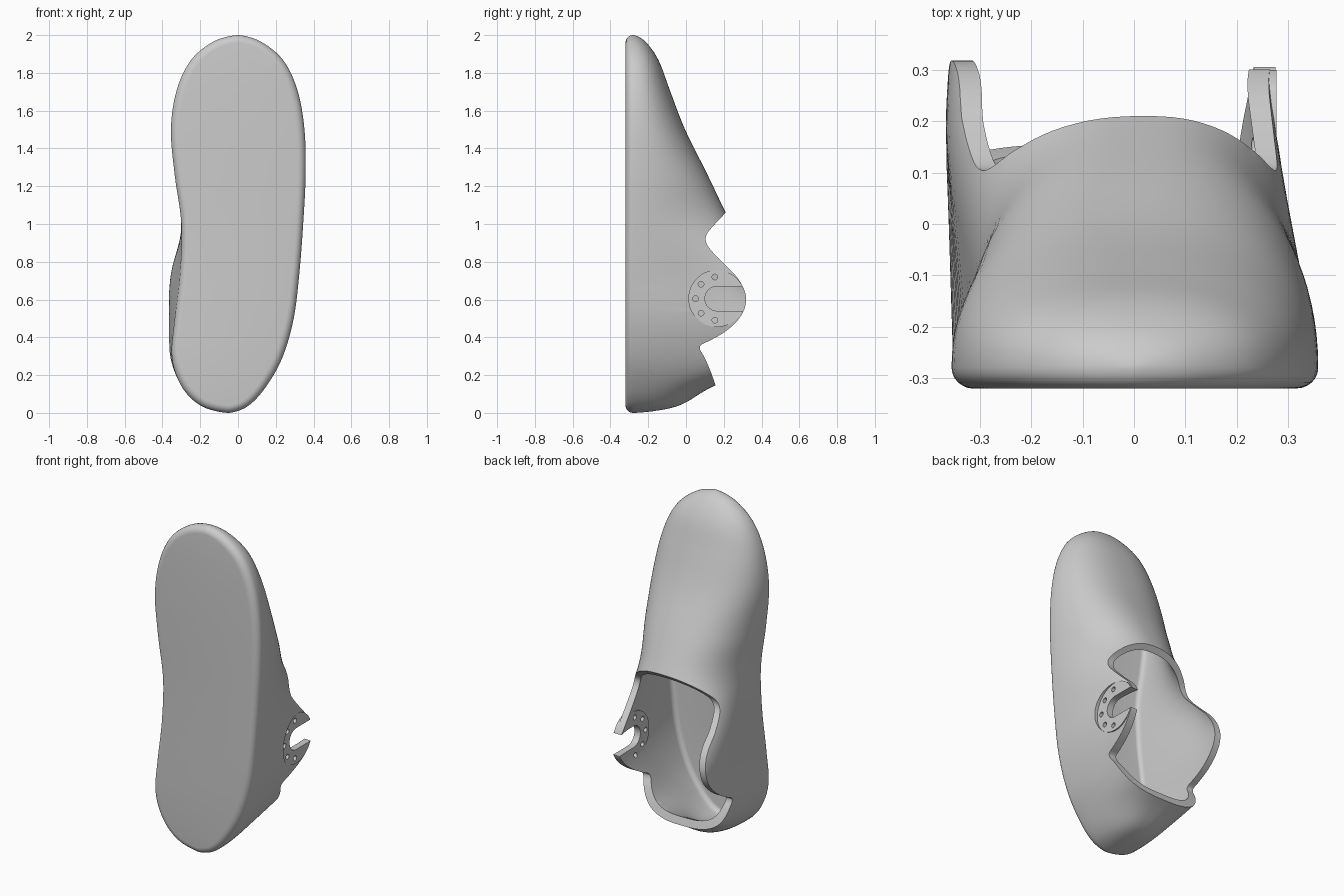
import bpy, bmesh, math
from mathutils import Vector

cube = bpy.data.objects.get("Cube")
if cube:
    bpy.data.objects.remove(cube, do_unlink=True)

grey = bpy.data.materials.new("light_grey")
grey.use_nodes = True
grey.diffuse_color = (0.6, 0.6, 0.6, 1)
grey.node_tree.nodes["Principled BSDF"].inputs["Base Color"].default_value = (0.6, 0.6, 0.6, 1)

# Shape tables, evenly spaced in s from heel to toe, where z = 1 - cos(pi s)
SOLE_R = [-.05, -.19, -.295, -.35, -.335, -.307, -.30, -.335, -.355, -.325, -.25, -.13, 0]
WALL_R = [-.05, -.19, -.30, -.362, -.368, -.368, -.325, -.335, -.355, -.325, -.25, -.13, 0]
SOLE_L = [-.05, .05, .145, .235, .295, .325, .345, .358, .352, .315, .24, .12, 0]
WALL_L = [-.05, .04, .13, .215, .278, .285, .305, .345, .352, .315, .24, .12, 0]
RIDGE = [-.28, -.05, .13, .45, .55, .38, .24, .115, -.005, -.085, -.145, -.215, -.28]
SQUARE = [2.2, 2.4, 3, 5, 6, 5, 2.6, 2.3, 2.3, 2.3, 2.3, 2.2, 2.2]


def spline(values, s):
    """Smooth curve through evenly spaced values, s from 0 to 1."""
    n = len(values) - 1
    i = min(int(s * n), n - 1)
    t = s * n - i
    a, b, c, d = (values[min(max(k, 0), n)] for k in range(i - 1, i + 3))
    return b + t / 2 * (c - a + t * (2 * a - 5 * b + 4 * c - d + t * (3 * (b - c) + d - a)))


def finish(bm, name):
    bmesh.ops.remove_doubles(bm, verts=bm.verts, dist=0.0004)
    bmesh.ops.recalc_face_normals(bm, faces=bm.faces)
    mesh = bpy.data.meshes.new(name)
    bm.to_mesh(mesh)
    bm.free()
    mesh.materials.append(grey)
    ob = bpy.data.objects.new(name, mesh)
    bpy.context.collection.objects.link(ob)
    return ob


def foot_form(name, inset, base, rounding, rows=72, cols=48):
    """Domed foot volume with a flat sole and a rounded sole rim."""
    bm = bmesh.new()
    grid = []
    for i in range(rows + 1):
        s = i / rows
        z = 1 - math.cos(math.pi * s) * (1 - inset)
        top = max(spline(RIDGE, s) - inset, base)
        power = 2 / spline(SQUARE, s)
        ends = [(spline(SOLE_R, s), spline(WALL_R, s)), (spline(SOLE_L, s), spline(WALL_L, s))]
        mid = (ends[0][0] + ends[1][0]) / 2
        row = []
        for j in range(cols + 1):
            a = math.pi * j / cols
            y = base + (top - base) * max(math.sin(a), 0) ** power
            if j in (0, cols):
                y = base
            f = min(max((y + 0.28) / 0.52, 0), 1)
            f = f * f * (3 - 2 * f)
            low, high = ends[0 if j < cols / 2 else 1]
            reach = low + (high - low) * f - mid
            reach = math.copysign(max(abs(reach) - inset, 0), reach)
            row.append(bm.verts.new((mid + reach * abs(math.cos(a)) ** power, y, z)))
        grid.append(row)
    for r0, r1 in zip(grid, grid[1:]):
        for j in range(cols):
            bm.faces.new((r0[j], r0[j + 1], r1[j + 1], r1[j]))
    # Rolled rim, then flat sole
    sides = [[(r[0].co.copy(), r[-1].co.copy()) for r in grid]][0]
    steps = 6
    last = [(r[0], r[-1]) for r in grid]
    for k in range(1, steps + 1):
        a = math.pi / 2 * k / steps
        d = rounding * (1 - math.cos(a))
        ring = []
        for left, right in sides:
            m = (left.x + right.x) / 2
            ring.append(tuple(bm.verts.new((m + (p.x - m) * (1 - d / 0.33),
                              base - rounding * math.sin(a), 1 + (p.z - 1) * (1 - d)))
                              for p in (left, right)))
        for side in (0, 1):
            for i in range(rows):
                bm.faces.new((last[i][side], last[i + 1][side], ring[i + 1][side], ring[i][side]))
        last = ring
    for a, b in zip(last, last[1:]):
        bm.faces.new((a[0], a[1], b[1], b[0]))
    return finish(bm, name)


def prism(name, outline, x0, x1):
    """Side profile of (y, z) points pushed along x."""
    bm = bmesh.new()
    face = bm.faces.new([bm.verts.new((x0, y, z)) for y, z in outline])
    out = bmesh.ops.extrude_face_region(bm, geom=[face])
    for v in out["geom"]:
        if isinstance(v, bmesh.types.BMVert):
            v.co.x = x1
    return finish(bm, name)


def disc(y, z, r, n=48):
    return [(y + r * math.cos(2 * math.pi * i / n), z + r * math.sin(2 * math.pi * i / n)) for i in range(n)]


def apply(ob, mod):
    bpy.context.view_layer.objects.active = ob
    bpy.ops.object.modifier_apply(modifier=mod.name)


def combine(ob, other, operation="DIFFERENCE"):
    mod = ob.modifiers.new("combine", "BOOLEAN")
    mod.operation, mod.solver, mod.object = operation, "EXACT", other
    apply(ob, mod)
    bpy.data.objects.remove(other, do_unlink=True)


# Hollow shoe shell
shell = foot_form("shoe_shell", 0, -0.28, 0.04)
combine(shell, foot_form("cavity", 0.04, -0.245, 0.03))

# Flat round pad on the left side, sunk into the outer wall
PY, PZ = 0.165, 0.605
combine(shell, prism("pad", disc(PY, PZ, 0.15), 0.237, 0.277), "UNION")
combine(shell, prism("pad_recess", disc(PY, PZ, 0.15), 0.277, 0.5))

# Foot opening, leaving a raised flap on each side
edge = [(.21, 1.06), (.14, .985), (.11, .945), (.105, .91), (.125, .87), (.19, .80), (.26, .73),
        (.303, .665), (.318, .6), (.303, .535), (.26, .475), (.2, .425), (.13, .385), (.08, .36),
        (.075, .335), (.10, .29), (.13, .22), (.155, .15)]
ys, zs = zip(*edge)
curve = [(spline(ys, i / 90), spline(zs, i / 90)) for i in range(91)]
combine(shell, prism("opening", [(.9, 1.7), (.8, 1.7)] + curve + [(.25, -.1), (.9, -.1)], -0.6, 0.6))

# Open slot and ring of small holes in the left flap
slot = [(0.6, PZ - 0.065)] + [(PY - 0.065 * math.sin(a), PZ - 0.065 * math.cos(a))
        for a in (math.pi * i / 20 for i in range(21))] + [(0.6, PZ + 0.065)]
combine(shell, prism("slot", slot, 0.1, 0.5))
for k in range(-2, 3):
    a = math.pi + k * math.radians(42)
    combine(shell, prism("hole", disc(PY + 0.115 * math.cos(a), PZ + 0.115 * math.sin(a), 0.015, 20), 0.15, 0.5))

# Soft rims and smooth shading
bevel = shell.modifiers.new("soft_rim", "BEVEL")
bevel.width, bevel.segments, bevel.limit_method = 0.008, 2, "ANGLE"
bevel.angle_limit = math.radians(50)
apply(shell, bevel)
bpy.ops.object.select_all(action="DESELECT")
shell.select_set(True)
bpy.context.view_layer.objects.active = shell
bpy.ops.object.shade_smooth_by_angle(angle=math.radians(40))
